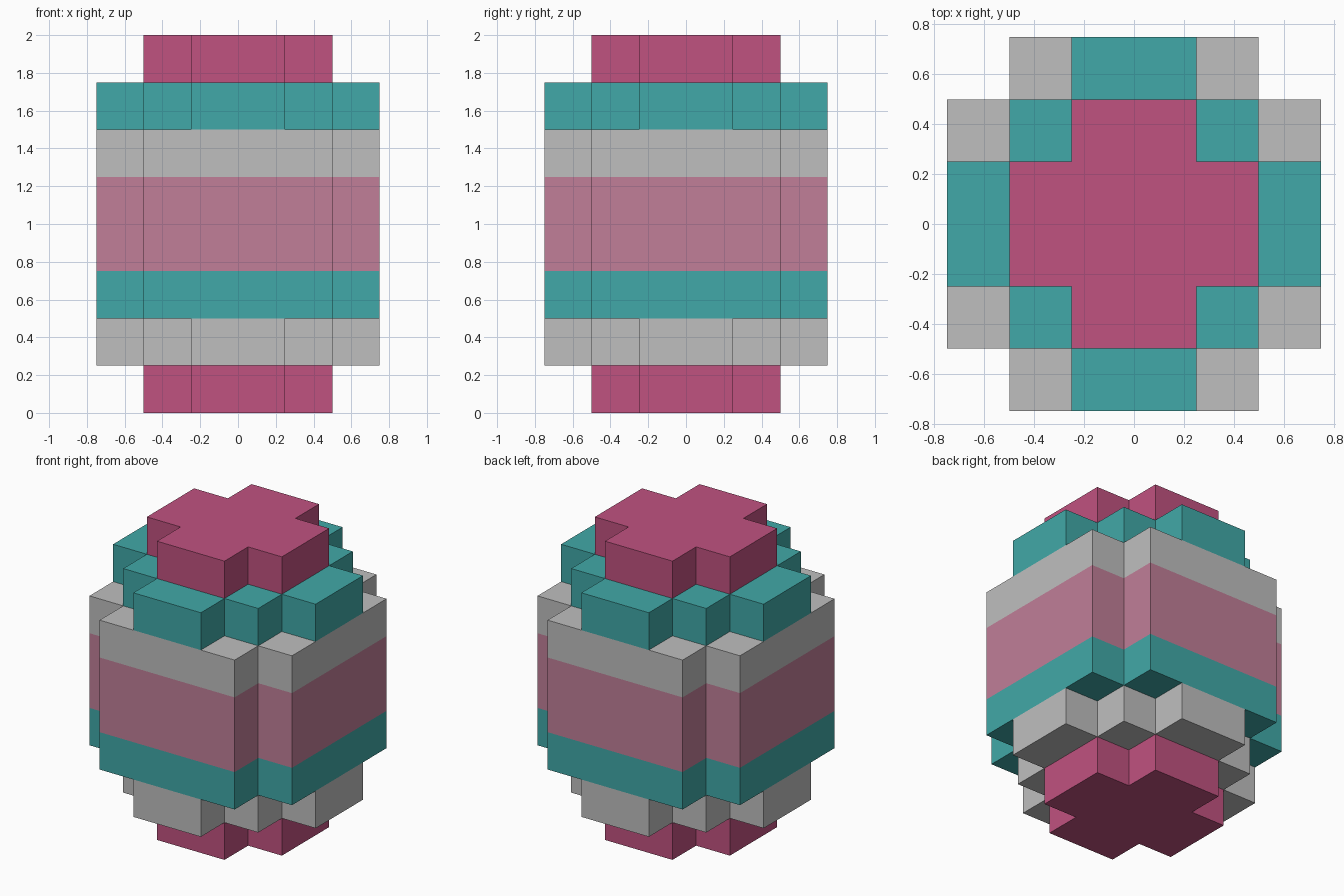
import bpy
import bmesh
from mathutils import Vector

if "Cube" in bpy.data.objects:
    bpy.data.objects.remove(bpy.data.objects["Cube"])

CELL = 0.25
HALF = 3  # cells from the axis to the widest side


def material(name, rgb):
    m = bpy.data.materials.new(name)
    m.diffuse_color = (*rgb, 1.0)
    m.use_nodes = True
    m.node_tree.nodes["Principled BSDF"].inputs["Base Color"].default_value = m.diffuse_color
    return m


MATERIALS = [
    material("crimson", (0.527, 0.084, 0.216)),
    material("light grey", (0.520, 0.520, 0.520)),
    material("teal", (0.053, 0.397, 0.392)),
    material("dusty pink", (0.533, 0.212, 0.314)),
]
CRIMSON, GREY, TEAL, PINK = range(4)

# Layers from the bottom up: (stepped radius in cells, colour)
LAYERS = [(1, CRIMSON), (2, GREY), (3, TEAL), (3, PINK),
          (3, PINK), (3, GREY), (2, TEAL), (1, CRIMSON)]


def solid(i, j, k):
    """True where a block fills the grid cell."""
    if not (0 <= k < len(LAYERS) and -HALF <= i < HALF and -HALF <= j < HALF):
        return False
    a = i if i >= 0 else -1 - i
    b = j if j >= 0 else -1 - j
    return a + b <= LAYERS[k][0]


# Outer skin of the stepped egg: only exposed block sides are made
bm = bmesh.new()
for k, (_, colour) in enumerate(LAYERS):
    for i in range(-HALF, HALF):
        for j in range(-HALF, HALF):
            if not solid(i, j, k):
                continue
            centre = Vector((i + 0.5, j + 0.5, k + 0.5))
            for axis in range(3):
                for sign in (-1, 1):
                    n = Vector((0, 0, 0))
                    n[axis] = sign
                    if solid(i + int(n.x), j + int(n.y), k + int(n.z)):
                        continue
                    u = Vector((0, 0, 0))
                    u[(axis + 1) % 3] = 0.5
                    v = n.cross(u)
                    mid = centre + n * 0.5
                    corners = (mid - u - v, mid + u - v, mid + u + v, mid - u + v)
                    face = bm.faces.new([bm.verts.new(c * CELL) for c in corners])
                    face.material_index = colour

# Weld the blocks and merge flat areas of one colour
bmesh.ops.remove_doubles(bm, verts=bm.verts[:], dist=0.001)
bmesh.ops.dissolve_limit(bm, angle_limit=0.02, verts=bm.verts[:],
                         edges=bm.edges[:], delimit={'MATERIAL'})

mesh = bpy.data.meshes.new("stepped_egg")
bm.to_mesh(mesh)
bm.free()
for m in MATERIALS:
    mesh.materials.append(m)
egg = bpy.data.objects.new("stepped_egg", mesh)
bpy.context.collection.objects.link(egg)
